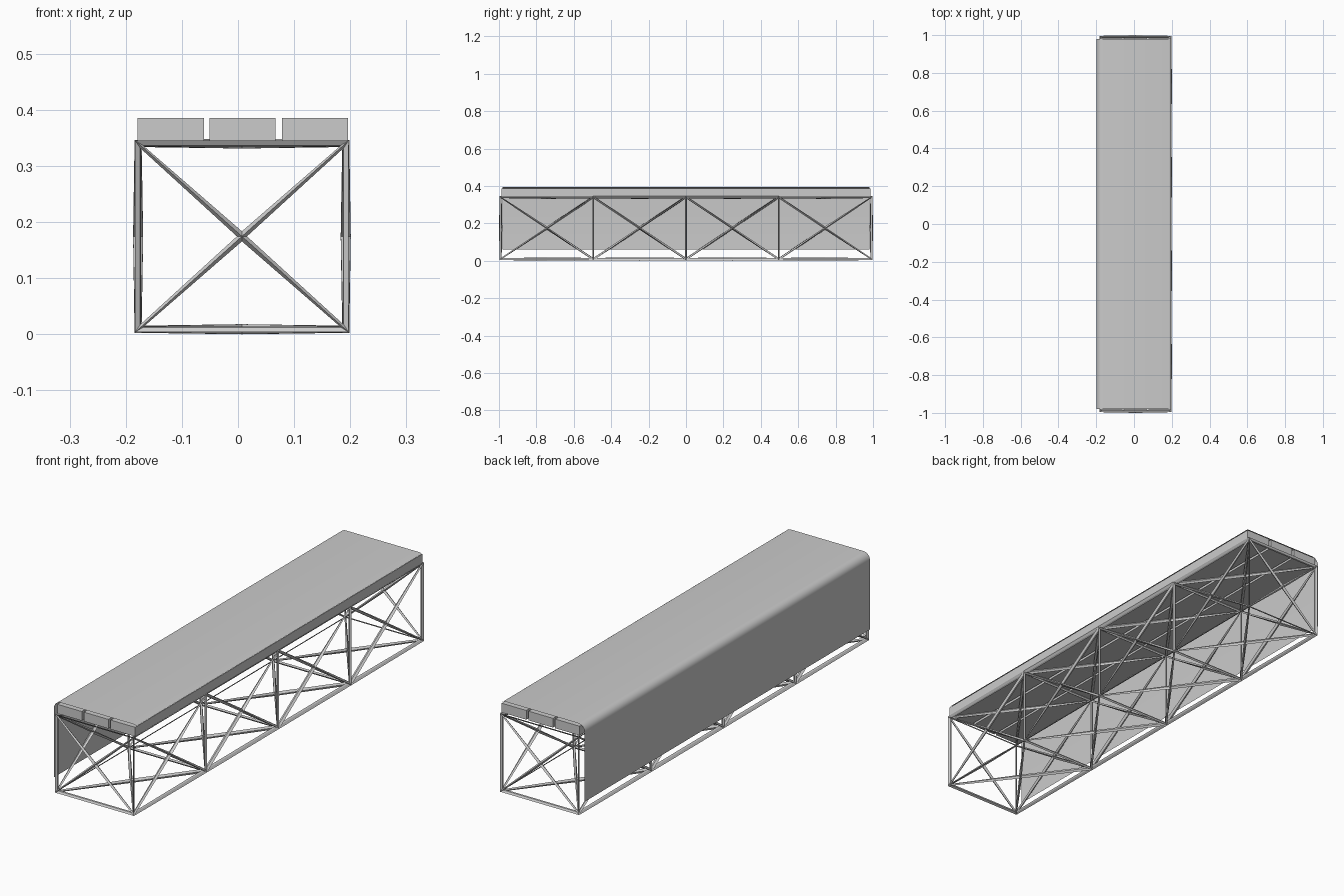
import bpy, bmesh, math

if "Cube" in bpy.data.objects:
    bpy.data.objects.remove(bpy.data.objects["Cube"])


def make_object(name, bm):
    mesh = bpy.data.meshes.new(name)
    bm.normal_update()
    bm.to_mesh(mesh)
    bm.free()
    ob = bpy.data.objects.new(name, mesh)
    bpy.context.collection.objects.link(ob)
    return ob


def box(bm, x0, x1, y0, y1, z0, z1):
    vs = bmesh.ops.create_cube(bm, size=1)["verts"]
    for v in vs:
        v.co.x = x1 if v.co.x > 0 else x0
        v.co.y = y1 if v.co.y > 0 else y0
        v.co.z = z1 if v.co.z > 0 else z0


# Box truss: four bays, every outer face cross-braced, turned into struts
bm = bmesh.new()
box(bm, -0.178, 0.192, -0.991, 0.991, 0.009, 0.340)
for i in range(1, 4):
    bmesh.ops.bisect_plane(bm, geom=bm.verts[:] + bm.edges[:] + bm.faces[:],
                           plane_co=(0, -0.991 + i * 0.4955, 0), plane_no=(0, 1, 0))
bmesh.ops.poke(bm, faces=bm.faces[:])
bmesh.ops.recalc_face_normals(bm, faces=bm.faces[:])
truss = make_object("truss_frame", bm)
wire = truss.modifiers.new("struts", 'WIREFRAME')
wire.thickness = 0.018
wire.offset = 0
wire.use_even_offset = False
wire.use_replace = True

# Three planks lying lengthwise on the truss
for i, (x0, x1) in enumerate([(-0.179, -0.061), (-0.051, 0.067), (0.078, 0.196)]):
    bm = bmesh.new()
    box(bm, x0, x1, -0.986, 0.986, 0.345, 0.385)
    make_object("plank_%d" % (i + 1), bm)

# Thin cover sheet over the planks, rounded over and hanging down the left side
R, LEFT, TOP = 0.032, -0.199, 0.393
profile = [(0.197, 0.388), (0.192, 0.3915), (0.183, TOP)]
for i in range(9):
    a = math.pi / 2 * (1 + i / 8)
    profile.append((LEFT + R + R * math.cos(a), TOP - R + R * math.sin(a)))
profile.append((LEFT, 0.06))
bm = bmesh.new()
rows = [[bm.verts.new((x, y, z)) for x, z in profile] for y in (-0.98, 0.98)]
for i in range(len(profile) - 1):
    f = bm.faces.new((rows[0][i], rows[1][i], rows[1][i + 1], rows[0][i + 1]))
    f.smooth = True
make_object("cover_sheet", bm)
